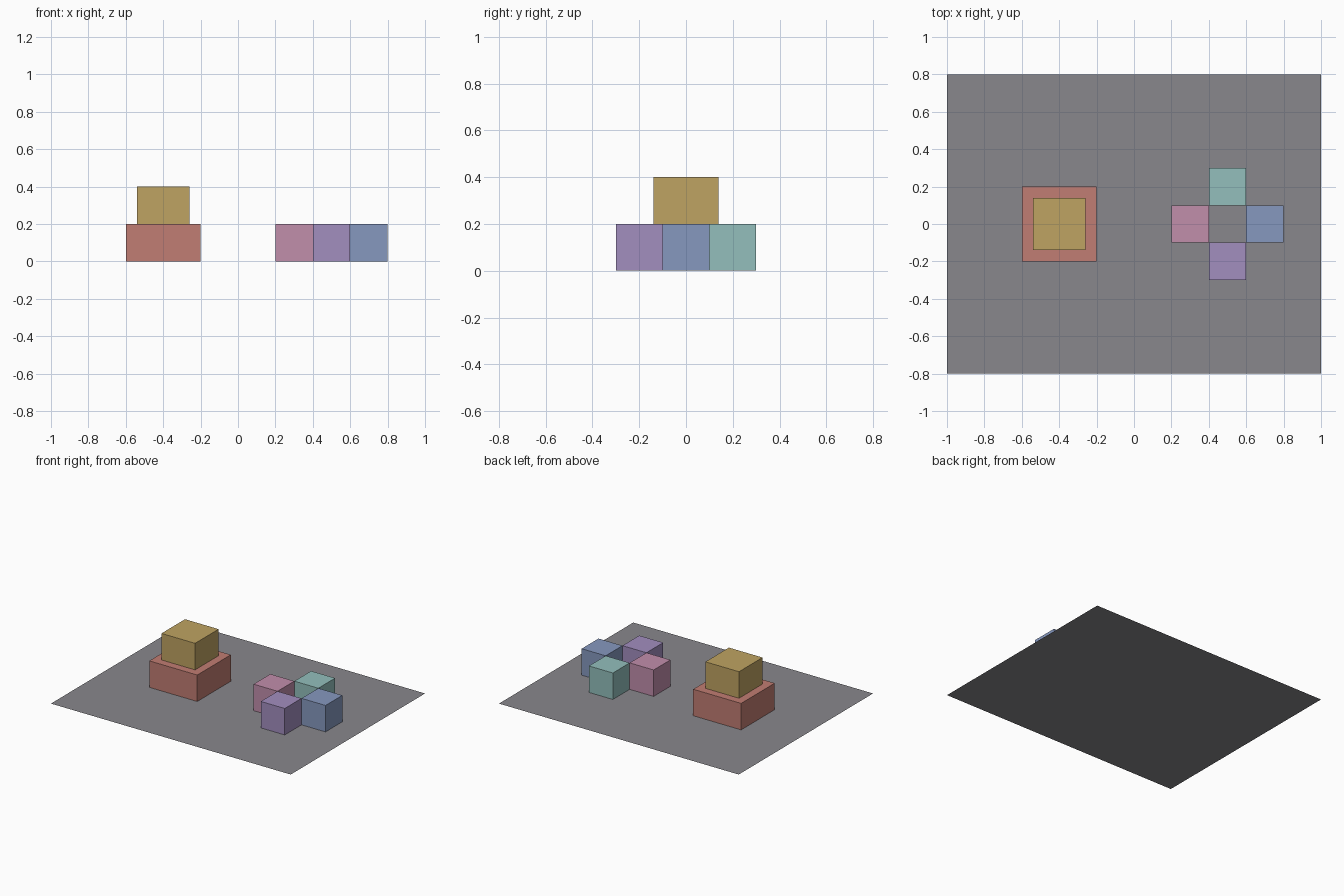
import bpy
import bmesh
from mathutils import Matrix, Vector

default = bpy.data.objects.get("Cube")
if default:
    bpy.data.objects.remove(default, do_unlink=True)


def linear(c):
    c /= 255
    return c / 12.92 if c <= 0.04045 else ((c + 0.055) / 1.055) ** 2.4


def material(name, rgb):
    mat = bpy.data.materials.new(name)
    mat.use_nodes = True
    colour = (*[linear(c) for c in rgb], 1)
    mat.diffuse_color = colour
    mat.node_tree.nodes["Principled BSDF"].inputs["Base Color"].default_value = colour
    return mat


def add_object(name, bm, mat):
    mesh = bpy.data.meshes.new(name)
    bm.to_mesh(mesh)
    bm.free()
    mesh.materials.append(mat)
    obj = bpy.data.objects.new(name, mesh)
    bpy.context.collection.objects.link(obj)
    return obj


def box(name, low, high, mat):
    low, high = Vector(low), Vector(high)
    bm = bmesh.new()
    bmesh.ops.create_cube(bm, size=1, matrix=Matrix.Translation((low + high) / 2)
                          @ Matrix.Diagonal((*(high - low), 1)))
    return add_object(name, bm, mat)


# Thin sheet that everything stands on
bm = bmesh.new()
bmesh.ops.create_grid(bm, x_segments=1, y_segments=1, size=1,
                      matrix=Matrix.Diagonal((1, 0.8, 1, 1)))
add_object("ground_sheet", bm, material("grey", (136, 135, 140)))

# Two stacked blocks, lifted a hair so the faces do not coincide
GAP = 0.0005
box("lower_block", (-0.6, -0.2, GAP), (-0.2, 0.2, 0.2), material("red", (193, 125, 115)))
box("upper_block", (-0.54, -0.14, 0.2), (-0.26, 0.14, 0.4), material("ochre", (191, 163, 98)))

# Four cubes in a ring around an empty square
ring = [
    ("left_cube", 1, 0, "blue", (134, 152, 191)),
    ("right_cube", -1, 0, "pink", (193, 142, 171)),
    ("front_cube", 0, -1, "purple", (162, 142, 191)),
    ("back_cube", 0, 1, "teal", (147, 191, 188)),
]
for name, dx, dy, colour, rgb in ring:
    x, y = 0.5 + 0.2 * dx, 0.2 * dy
    box(name, (x - 0.1, y - 0.1, GAP), (x + 0.1, y + 0.1, 0.2), material(colour, rgb))
